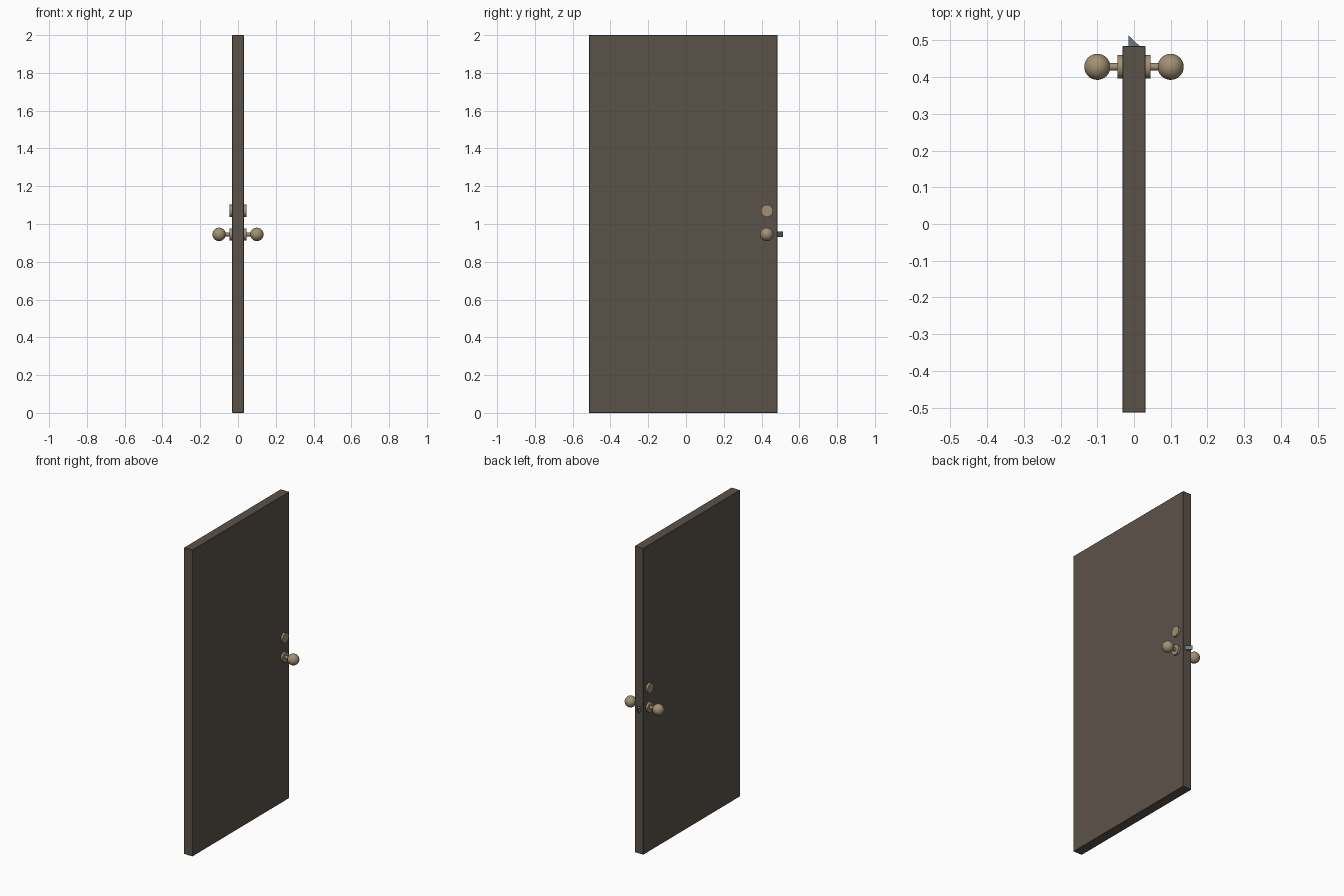
import bpy, bmesh, math
from mathutils import Matrix

if "Cube" in bpy.data.objects:
    bpy.data.objects.remove(bpy.data.objects["Cube"])

KNOB_Y, KNOB_Z, LOCK_Z = 0.428, 0.945, 1.07
DOOR_END = 0.485


def material(name, rgb):
    m = bpy.data.materials.new(name)
    m.diffuse_color = (*rgb, 1)
    m.use_nodes = True
    m.node_tree.nodes["Principled BSDF"].inputs["Base Color"].default_value = m.diffuse_color
    return m


wood = material("dark_wood", (0.105, 0.085, 0.068))
brass = material("brass", (0.36, 0.28, 0.17))
steel = material("steel", (0.16, 0.19, 0.20))


def make(name, bm, mat, smooth=False):
    bmesh.ops.recalc_face_normals(bm, faces=bm.faces[:])
    me = bpy.data.meshes.new(name)
    bm.to_mesh(me)
    bm.free()
    me.materials.append(mat)
    ob = bpy.data.objects.new(name, me)
    bpy.context.collection.objects.link(ob)
    if smooth:
        bpy.ops.object.select_all(action='DESELECT')
        ob.select_set(True)
        bpy.context.view_layer.objects.active = ob
        bpy.ops.object.shade_smooth_by_angle(angle=math.radians(35))
    return ob


def prism(name, outline, z0, z1, mat):
    bm = bmesh.new()
    face = bm.faces.new([bm.verts.new((x, y, z0)) for x, y in outline])
    ext = bmesh.ops.extrude_face_region(bm, geom=[face])
    top = [v for v in ext["geom"] if isinstance(v, bmesh.types.BMVert)]
    bmesh.ops.translate(bm, verts=top, vec=(0, 0, z1 - z0))
    return make(name, bm, mat)


def rod(name, x0, x1, r, z, segments=32):
    # closed cylinder lying along x
    bm = bmesh.new()
    m = Matrix.Translation(((x0 + x1) / 2, KNOB_Y, z)) @ Matrix.Rotation(math.pi / 2, 4, 'Y')
    bmesh.ops.create_cone(bm, cap_ends=True, segments=segments, radius1=r, radius2=r,
                          depth=abs(x1 - x0), matrix=m)
    return make(name, bm, brass, True)


# Door slab with slightly eased edges
t = 0.0315
door = prism("door_slab", [(-t, -0.514), (t, -0.514), (t, DOOR_END), (-t, DOOR_END)], 0, 2, wood)
bev = door.modifiers.new("eased_edges", 'BEVEL')
bev.width = 0.002
bev.segments = 1

# Wedge-shaped latch bolt
prism("latch_bolt", [(-0.015, DOOR_END - 0.02), (0.015, DOOR_END - 0.02),
                     (0.015, DOOR_END), (-0.015, 0.514)],
      KNOB_Z - 0.014, KNOB_Z + 0.014, steel)

# Knob, stem and round plates on both faces
for s, side in ((-1, "left"), (1, "right")):
    rod(f"knob_plate_{side}", s * 0.025, s * 0.045, 0.032, KNOB_Z)
    rod(f"lock_plate_{side}", s * 0.025, s * 0.045, 0.032, LOCK_Z)
    rod(f"knob_stem_{side}", s * 0.04, s * 0.075, 0.0105, KNOB_Z)
    bm = bmesh.new()
    bmesh.ops.create_uvsphere(bm, u_segments=32, v_segments=16, radius=0.0355,
                              matrix=Matrix.Translation((s * 0.1, KNOB_Y, KNOB_Z))
                              @ Matrix.Rotation(math.pi / 2, 4, 'Y'))
    make(f"knob_{side}", bm, brass, True)
